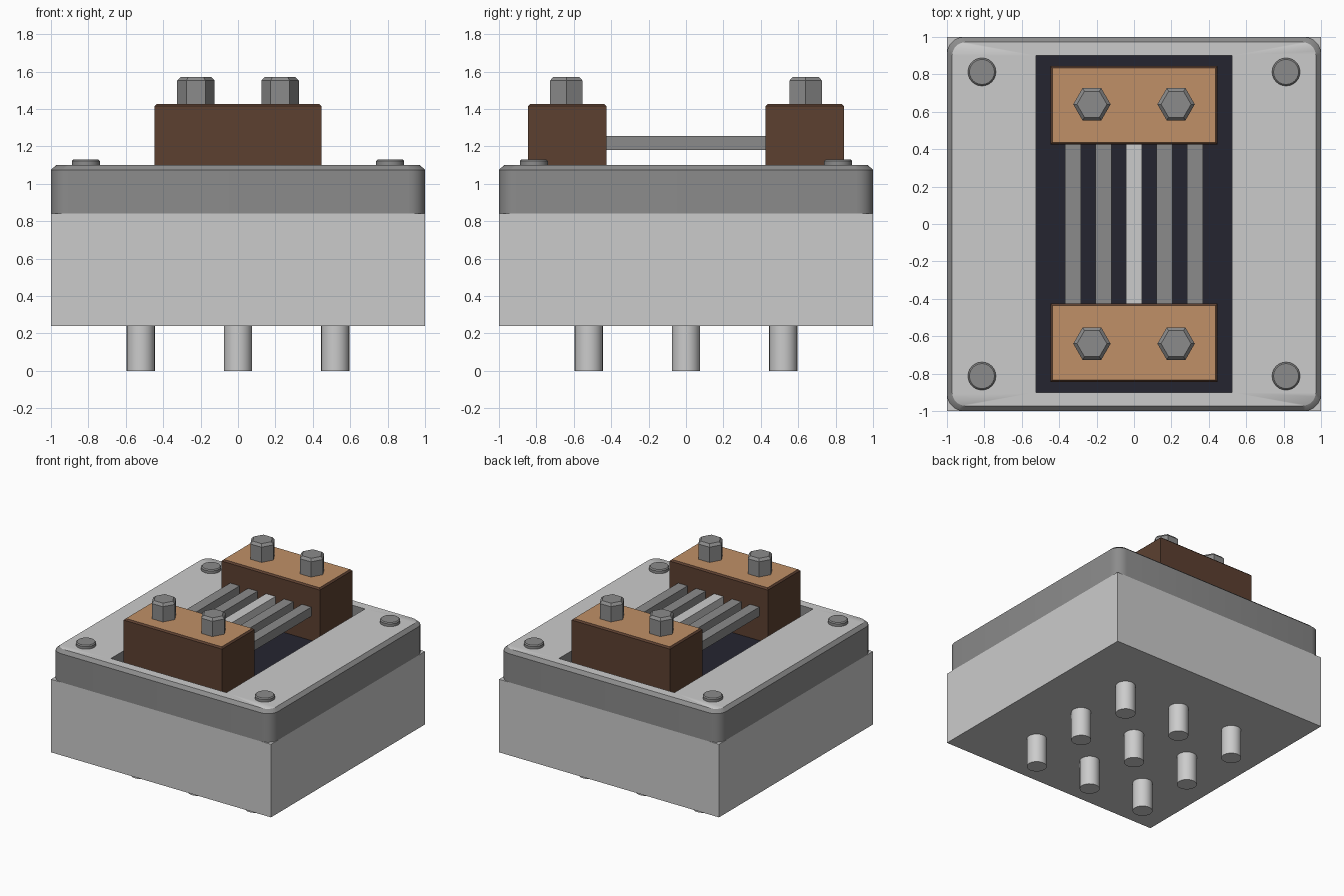
import bpy, bmesh, math

if "Cube" in bpy.data.objects:
    bpy.data.objects.remove(bpy.data.objects["Cube"])


def material(name, rgb):
    m = bpy.data.materials.new(name)
    m.diffuse_color = (*rgb, 1)
    m.use_nodes = True
    m.node_tree.nodes["Principled BSDF"].inputs["Base Color"].default_value = m.diffuse_color
    return m


LIGHT = material("light_grey", (0.60, 0.60, 0.60))
DARK = material("dark_grey", (0.26, 0.26, 0.26))
COPPER = material("copper", (0.53, 0.28, 0.135))
BROWN = material("dark_brown", (0.107, 0.051, 0.03))
BLACK = material("near_black", (0.018, 0.018, 0.03))

FLOOR_Z = 0.98   # recess floor
LID_Z = 1.10     # top of the lid


def finish(bm, name, mats, smooth=None):
    bmesh.ops.recalc_face_normals(bm, faces=bm.faces[:])
    me = bpy.data.meshes.new(name)
    bm.to_mesh(me)
    bm.free()
    for m in mats:
        me.materials.append(m)
    ob = bpy.data.objects.new(name, me)
    bpy.context.collection.objects.link(ob)
    if smooth:
        bpy.ops.object.select_all(action='DESELECT')
        ob.select_set(True)
        bpy.context.view_layer.objects.active = ob
        bpy.ops.object.shade_smooth_by_angle(angle=math.radians(smooth))
    return ob


def box(name, x, y, z, mats, bevel=0):
    """Box from (min, max) ranges; bevels the top edges, second colour on top."""
    bm = bmesh.new()
    bmesh.ops.create_cube(bm, size=1)
    for v in bm.verts:
        v.co = [r[0] if c < 0 else r[1] for c, r in zip(v.co, (x, y, z))]
    if bevel:
        rim = [e for e in bm.edges if all(v.co.z > z[1] - 1e-4 for v in e.verts)]
        bmesh.ops.bevel(bm, geom=rim, offset=bevel, segments=1, affect='EDGES')
    bm.normal_update()
    if len(mats) > 1:
        for f in bm.faces:
            f.material_index = int(f.normal.z > 0.9)
    return finish(bm, name, mats)


def prism(name, x, y, z0, z1, r, sides, mat, chamfer=0, smooth=None):
    """Upright prism or cylinder with an optional chamfered top."""
    bm = bmesh.new()
    levels = [(z0, r), (z1 - chamfer, r)] + ([(z1, r - chamfer)] if chamfer else [])
    rings = [[bm.verts.new((x + q * math.cos(math.tau * i / sides),
                            y + q * math.sin(math.tau * i / sides), z))
              for i in range(sides)] for z, q in levels]
    for a, b in zip(rings, rings[1:]):
        for i in range(sides):
            j = (i + 1) % sides
            bm.faces.new((a[i], a[j], b[j], b[i]))
    bm.faces.new(rings[0][::-1])
    bm.faces.new(rings[-1])
    return finish(bm, name, [mat], smooth)


# Housing
box("base_housing", (-1, 1), (-1, 1), (0.24, 0.84), [LIGHT])

# Pins underneath
for i in range(3):
    for j in range(3):
        prism(f"pin_{i}_{j}", 0.52 * (i - 1), 0.52 * (j - 1), 0, 0.24, 0.075, 24, LIGHT, smooth=40)


# Lid: rounded square with chamfered rim and a rectangular recess
def rounded(bm, half, r, z, seg=5):
    ring = []
    for c in range(4):
        sx, sy = ((1, 1), (-1, 1), (-1, -1), (1, -1))[c]
        for k in range(seg + 1):
            a = math.pi / 2 * (c + k / seg)
            ring.append(bm.verts.new((sx * (half - r) + r * math.cos(a),
                                      sy * (half - r) + r * math.sin(a), z)))
    return ring


def rect(bm, x, y, z):
    return [bm.verts.new((sx * x, sy * y, z)) for sx, sy in ((1, 1), (-1, 1), (-1, -1), (1, -1))]


bm = bmesh.new()
low = rounded(bm, 1.0, 0.09, 0.84)
mid = rounded(bm, 1.0, 0.09, LID_Z - 0.025)
top = rounded(bm, 0.972, 0.07, LID_Z)
hole = rect(bm, 0.525, 0.9, LID_Z)
floor = rect(bm, 0.525, 0.9, FLOOR_Z)
n = len(low)
for a, b in ((low, mid), (mid, top)):
    for i in range(n):
        j = (i + 1) % n
        bm.faces.new((a[i], a[j], b[j], b[i]))
bm.faces.new(low[::-1])
per = n // 4
for c in range(4):
    d = (c + 1) % 4
    faces = [bm.faces.new((hole[c], top[c * per + k], top[c * per + k + 1])) for k in range(per - 1)]
    faces.append(bm.faces.new((hole[c], top[c * per + per - 1], top[d * per], hole[d])))
    for f in faces:
        f.material_index = 1
    bm.faces.new((hole[c], hole[d], floor[d], floor[c]))
bm.faces.new(floor).material_index = 2
finish(bm, "lid", [DARK, LIGHT, BLACK], 40)

for sx in (-1, 1):
    for sy in (-1, 1):
        # Lid corner screws
        prism(f"lid_screw_{sx}_{sy}", 0.813 * sx, 0.813 * sy, LID_Z, 1.13, 0.075, 24, DARK, 0.008, 40)
        # Hex bolts on the terminal blocks
        prism(f"hex_bolt_{sx}_{sy}", 0.225 * sx, 0.64 * sy, 1.42, 1.572, 0.1, 6, DARK, 0.02)

# Terminal blocks
for name, y in (("front", (-0.845, -0.425)), ("back", (0.425, 0.845))):
    box(f"{name}_terminal_block", (-0.447, 0.447), y, (FLOOR_Z, 1.427), [BROWN, COPPER], 0.012)

# Bars between the blocks, the middle one lighter
for i in range(-2, 3):
    x = 0.163 * i
    box(f"bar_{i + 3}", (x - 0.043, x + 0.043), (-0.43, 0.43), (1.18, 1.255),
        [LIGHT if i == 0 else DARK])
